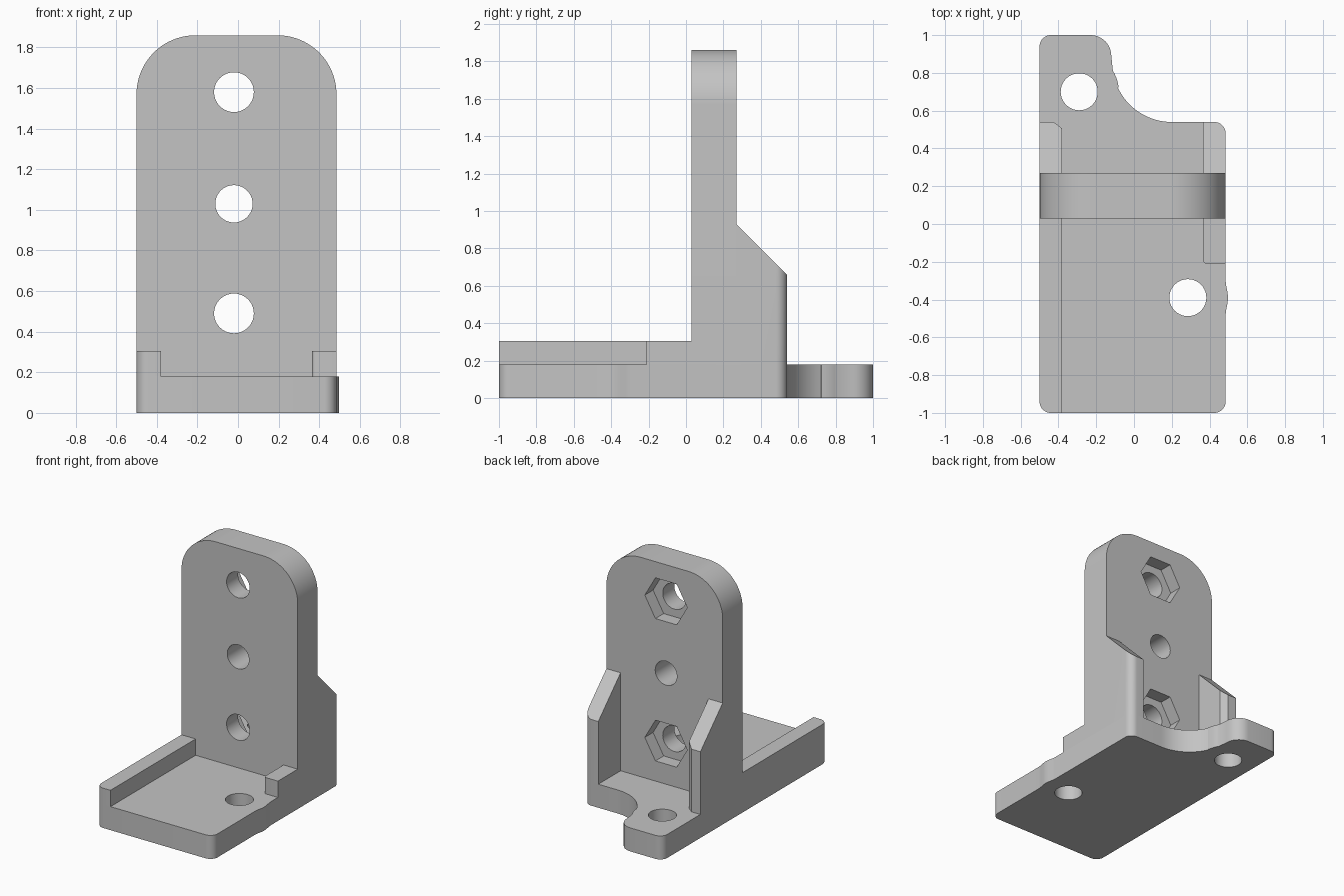
import bpy, bmesh, math
from mathutils import Matrix

if "Cube" in bpy.data.objects:
    bpy.data.objects.remove(bpy.data.objects["Cube"])

L, R = -0.5, 0.485            # left and right sides
FLOOR = 0.18                  # base plate thickness
LIP = 0.305                   # height of the low side lips
Y0, Y1, YB = 0.03, 0.27, 0.54  # upright front, upright back, rear edge of ribs

grey = bpy.data.materials.new("grey plastic")
grey.diffuse_color = (0.55, 0.55, 0.55, 1)
grey.use_nodes = True
grey.node_tree.nodes["Principled BSDF"].inputs["Base Color"].default_value = grey.diffuse_color


def arc(cx, cy, r, a0, a1, n=10):
    return [(cx + r * math.cos(math.radians(a0 + (a1 - a0) * i / n)),
             cy + r * math.sin(math.radians(a0 + (a1 - a0) * i / n))) for i in range(n + 1)]


def prism(name, outline, low, top, upright=False):
    """Extrude an outline; top may be a number or a function of (x, y)."""
    bm = bmesh.new()
    height = top if callable(top) else (lambda x, y: top)
    if upright:
        place = lambda x, z, d: (x, d, z)
    else:
        place = lambda x, y, d: (x, y, d)
    a = [bm.verts.new(place(x, y, low)) for x, y in outline]
    b = [bm.verts.new(place(x, y, height(x, y))) for x, y in outline]
    bm.faces.new(a[::-1])
    bm.faces.new(b)
    n = len(a)
    for i in range(n):
        j = (i + 1) % n
        bm.faces.new((a[i], a[j], b[j], b[i]))
    bmesh.ops.recalc_face_normals(bm, faces=bm.faces[:])
    me = bpy.data.meshes.new(name)
    bm.to_mesh(me)
    bm.free()
    me.materials.append(grey)
    ob = bpy.data.objects.new(name, me)
    bpy.context.collection.objects.link(ob)
    return ob


def cut(ob, outline, low, top, upright=False):
    """Subtract a prism from an object."""
    tool = prism("cutter", outline, low, top, upright)
    tool.hide_render = True
    mod = ob.modifiers.new("cut", 'BOOLEAN')
    mod.operation, mod.solver, mod.object = 'DIFFERENCE', 'EXACT', tool
    bpy.context.view_layer.objects.active = ob
    bpy.ops.object.modifier_apply(modifier=mod.name)
    bpy.data.objects.remove(tool)


def circle(cx, cy, r, n=40):
    return arc(cx, cy, r, 0, 360, n)[:-1]


# Base plate with rear tab, scooped corner and bulge beside the front hole
c = 0.06
base_outline = (
    arc(L + c, -1 + c, c, 180, 270)
    + arc(R - c, -1 + c, c, 270, 360)
    + [(R, -0.48), (0.488, -0.455), (0.495, -0.42), (0.498, -0.39),
       (0.495, -0.36), (0.488, -0.325), (R, -0.30)]
    + arc(R - c, YB - c, c, 0, 90)
    + arc(0.20, 0.855, 0.315, 270, 205, 16)
    + arc(-0.29, 0.70, 0.21, 7, 32, 5)
    + arc(-0.23, 0.89, 0.11, 0, 90)
    + arc(L + c, 1 - c, c, 90, 180))
base = prism("base_plate", base_outline, 0, FLOOR)
for x, y in ((0.285, -0.39), (-0.29, 0.70)):
    cut(base, circle(x, y, 0.098), -0.1, 0.3)

# Upright plate with rounded top, three bolt holes and two nut pockets
r = 0.29
upright = prism("upright_plate",
                [(L, FLOOR), (R, FLOOR)] + arc(R - r, 1.86 - r, r, 0, 90, 20)
                + arc(L + r, 1.86 - r, r, 90, 180, 20), Y0, Y1, True)
for z, rad, nut in ((1.58, 0.098, True), (1.03, 0.092, False), (0.49, 0.098, True)):
    cut(upright, circle(-0.02, z, rad), Y0 - 0.1, Y1 + 0.1, True)
    if nut:
        cut(upright, circle(-0.02, z, 0.18, 6), Y1 - 0.10, Y1 + 0.1, True)

# Low lips in front of the upright
left_lip = prism("left_lip", arc(L + c, -1 + c, c, 180, 270)
                 + [(-0.38, -1), (-0.38, Y0), (L, Y0)], FLOOR, LIP)
right_lip = prism("right_lip", [(R, -0.21), (R, Y0), (0.365, Y0)]
                  + arc(0.385, -0.19, 0.02, 180, 270, 4), FLOOR, LIP)


# Sloped ribs behind the upright
def slope(x, y):
    return 0.93 - (y - Y1)


left_rib = prism("left_rib", [(L, Y1), (-0.38, Y1), (-0.38, 0.505),
                              (-0.425, YB), (L, YB)], FLOOR, slope)
right_rib = prism("right_rib", [(0.365, Y1), (R, Y1)]
                  + arc(R - c, YB - c, c, 0, 90) + [(0.365, YB)], FLOOR, slope)

# Smooth the rounded corners and holes, keep edges crisp
for ob in (base, upright, left_lip, right_lip, left_rib, right_rib):
    bpy.ops.object.select_all(action='DESELECT')
    ob.select_set(True)
    bpy.context.view_layer.objects.active = ob
    bpy.ops.object.shade_smooth_by_angle(angle=math.radians(30))
